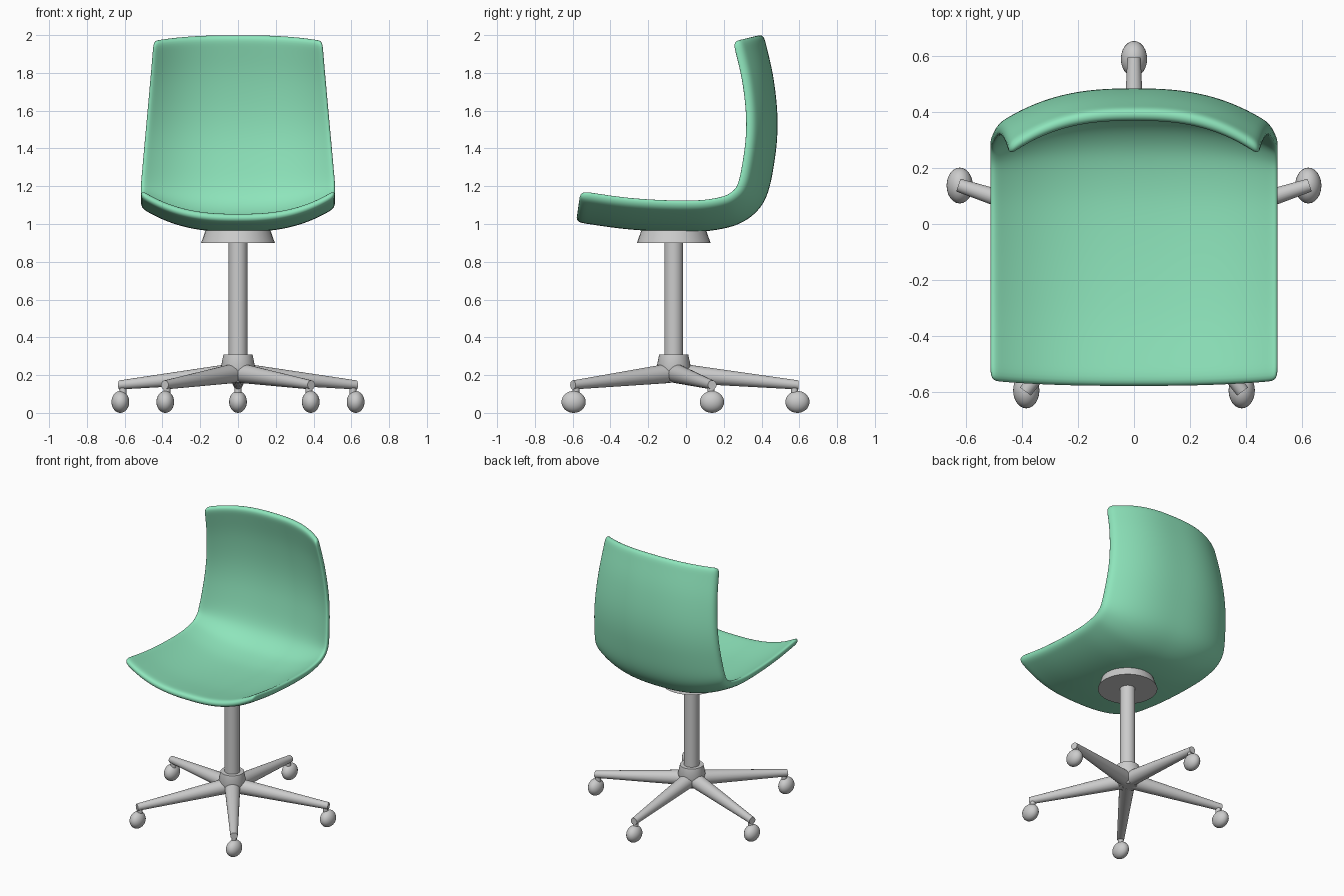
import bpy, bmesh, math
from mathutils import Vector

if "Cube" in bpy.data.objects:
    bpy.data.objects.remove(bpy.data.objects["Cube"])

CY = -0.065  # y of the column axis


def finish(name, bm, mat=None, angle=None):
    bmesh.ops.recalc_face_normals(bm, faces=bm.faces)
    me = bpy.data.meshes.new(name)
    bm.to_mesh(me)
    bm.free()
    ob = bpy.data.objects.new(name, me)
    bpy.context.collection.objects.link(ob)
    if mat:
        me.materials.append(mat)
    bpy.ops.object.select_all(action='DESELECT')
    bpy.context.view_layer.objects.active = ob
    ob.select_set(True)
    if angle:
        bpy.ops.object.shade_smooth_by_angle(angle=math.radians(angle))
    else:
        bpy.ops.object.shade_smooth()
    return ob


def tube(name, rings, n=32):
    """Capped round solid through (centre, axis, radius) rings."""
    bm = bmesh.new()
    loops = []
    for c, axis, r in rings:
        q = Vector(axis).to_track_quat('Z', 'Y')
        loops.append([bm.verts.new(Vector(c) + q @ Vector(
            (r * math.cos(2 * math.pi * i / n), r * math.sin(2 * math.pi * i / n), 0)))
            for i in range(n)])
    for a, b in zip(loops, loops[1:]):
        for i in range(n):
            j = (i + 1) % n
            bm.faces.new((a[i], a[j], b[j], b[i]))
    bm.faces.new(loops[0])
    bm.faces.new(loops[-1])
    return finish(name, bm, angle=35)


def lathe(name, prof, x=0, y=CY):
    return tube(name, [((x, y, z), (0, 0, 1), r) for r, z in prof])


# Seat shell: side profile of the underside and back, swept across x
green = bpy.data.materials.new("green")
green.diffuse_color = (0.27, 0.78, 0.50, 1)
green.use_nodes = True
green.node_tree.nodes["Principled BSDF"].inputs["Base Color"].default_value = green.diffuse_color
ctrl = [Vector(p) for p in [
    (-0.585, 1.01), (-0.32, 0.973), (-0.05, 0.958), (0.15, 0.967), (0.31, 1.015),
    (0.42, 1.13), (0.47, 1.34), (0.485, 1.55), (0.462, 1.78), (0.41, 2.007)]]
ext = [2 * ctrl[0] - ctrl[1]] + ctrl + [2 * ctrl[-1] - ctrl[-2]]
path = []
for k in range(1, len(ext) - 2):
    a, b, c, d = ext[k - 1:k + 3]
    for s in range(4):
        t = s / 4
        path.append(0.5 * (2 * b + (c - a) * t + (2 * a - 5 * b + 4 * c - d) * t * t
                           + (3 * b - a - 3 * c + d) * t ** 3))
path.append(ctrl[-1])

NX = 24
bm = bmesh.new()
sides = []
for thick in (0.0, 0.05):
    grid = []
    for i, p in enumerate(path):
        tan = (path[min(i + 1, len(path) - 1)] - path[max(i - 1, 0)]).normalized()
        nrm = Vector((-tan.y, tan.x))
        w = 0.515 - 0.081 * max(0, p.y - 1.18)
        row = []
        for j in range(NX + 1):
            u = 2 * j / NX - 1
            q = p + nrm * (thick + 0.128 * abs(u) ** 2.6)
            row.append(bm.verts.new((u * w, q.x, q.y)))
        grid.append(row)
    for r0, r1 in zip(grid, grid[1:]):
        for j in range(NX):
            bm.faces.new((r0[j], r0[j + 1], r1[j + 1], r1[j]))
    rim = (grid[0] + [r[-1] for r in grid[1:]] + grid[-1][-2::-1]
           + [r[0] for r in grid[-2:0:-1]])
    sides.append(rim)
for k in range(len(sides[0])):
    m = (k + 1) % len(sides[0])
    bm.faces.new((sides[0][k], sides[0][m], sides[1][m], sides[1][k]))
shell = finish("seat_shell", bm, green)
sub = shell.modifiers.new("smooth", 'SUBSURF')
sub.levels = sub.render_levels = 2

# Mounting plate, column and hub
lathe("seat_mount", [(0.195, 0.90), (0.165, 0.985)])
lathe("column", [(0.05, 0.28), (0.05, 0.93)])
lathe("hub", [(0.055, 0.16), (0.07, 0.18), (0.09, 0.245), (0.077, 0.31)])

# Five legs with stems and casters
for k in range(5):
    ang = math.radians(90 + 72 * k)
    d = Vector((math.cos(ang), math.sin(ang), 0))
    o = Vector((0, CY, 0))
    tube(f"leg_{k + 1}", [(o + d * 0.03 + Vector((0, 0, 0.21)), d, 0.052),
                          (o + d * 0.66 + Vector((0, 0, 0.148)), d, 0.024)], 24)
    e = o + d * 0.64
    lathe(f"caster_stem_{k + 1}", [(0.018, 0.09), (0.018, 0.15)], e.x, e.y)
    c = o + d * 0.655
    bm = bmesh.new()
    bmesh.ops.create_uvsphere(bm, u_segments=24, v_segments=16, radius=1)
    bmesh.ops.scale(bm, vec=(0.047, 0.064, 0.058), verts=bm.verts)
    bmesh.ops.translate(bm, vec=(c.x, c.y, 0.058), verts=bm.verts)
    finish(f"caster_{k + 1}", bm)
